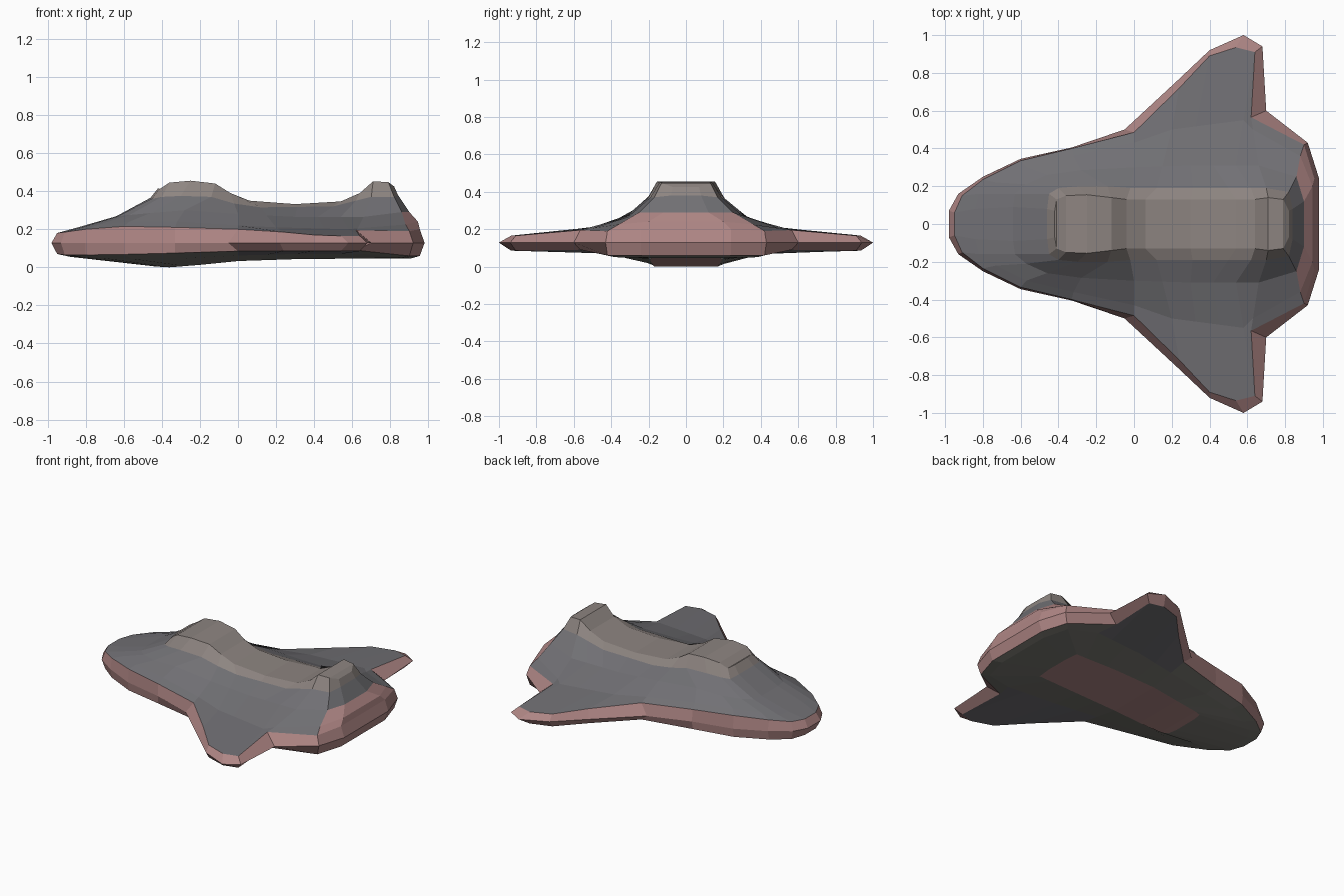
import bpy

N = 13  # stations from nose (0) round the wing tip (8) to the tail (12)


def material(name, colour):
    m = bpy.data.materials.new(name)
    m.diffuse_color = (*colour, 1)
    return m


GREY = material("hull grey", (0.165, 0.162, 0.175))
PINK = material("dusty pink", (0.43, 0.24, 0.235))
TAUPE = material("spine taupe", (0.27, 0.235, 0.22))
UNDER = material("underside grey", (0.19, 0.185, 0.165))


def ring(keys):
    """Half contour: fill every station linearly between the keyed ones."""
    ks = sorted(keys)
    out = []
    for i in range(N):
        a = max(k for k in ks if k <= i)
        b = min(k for k in ks if k >= i)
        t = 0 if a == b else (i - a) / (b - a)
        out.append(tuple(p + (q - p) * t for p, q in zip(keys[a], keys[b])))
    return out


def loft(name, rings, mats, rule=None, cap=None):
    """Mirror each half contour into a closed loop and skin them bottom to top."""
    verts, faces, M = [], [], 2 * N
    for r in rings:
        verts += r + [(x, -y, z) for x, y, z in reversed(r)]
    slots = []
    for k in range(len(rings) - 1):
        a, b = k * M, (k + 1) * M
        for i in range(M):
            j = (i + 1) % M
            faces.append((a + i, b + i, b + j, a + j))
            s = i if i < N else M - 2 - i      # segment index, same on both sides
            slots.append(rule(k, s) if rule else 0)
    if cap:
        o = (len(rings) - 1) * M if cap == "top" else 0
        for i in range(N - 1):
            f = (o + i, o + M - 1 - i, o + M - 2 - i, o + i + 1)
            faces.append(f if cap == "top" else f[::-1])
            slots.append(0)
    me = bpy.data.meshes.new(name)
    me.from_pydata(verts, [], faces)
    for m in mats:
        me.materials.append(m)
    for p, s in zip(me.polygons, slots):
        p.material_index = s
    me.update()
    ob = bpy.data.objects.new(name, me)
    bpy.context.collection.objects.link(ob)
    return ob


# Plan outline of the sharp edge
outline = [(-.98, .07), (-.93, .16), (-.80, .25), (-.60, .345), (-.33, .405),
           (-.05, .50), (.22, .75), (.40, .92), (.58, 1.0), (.68, .94),
           (.70, .60), (.92, .43), (.98, .24)]
edge = [(x, y, .128) for x, y in outline]

# Inset outline shared by the upper and lower rim lines
inset = [(-.95, .06), (-.91, .15), (-.80, .235), (-.60, .335), (-.33, .40),
         (0, .485), (.24, .72), (.40, .89), (.54, .935), (.64, .91),
         (.62, .565), (.90, .42), (.955, .24)]
rim_up_z = [.18, .185, .2, .215, .21, .2, .185, .17, .165, .165, .195, .19, .2]
rim_low_z = [.07, .065, .065, .068, .075, .085, .085, .085, .085, .085, .09, .06, .06]
rim_up = [(x, y, z) for (x, y), z in zip(inset, rim_up_z)]
rim_low = [(x, y, z) for (x, y), z in zip(inset, rim_low_z)]

# Contours of the upper hull
root = ring({0: (-.84, .08, .21), 1: (-.82, .16, .21), 2: (-.73, .22, .225),
             3: (-.57, .30, .24), 4: (-.32, .36, .24), 5: (0, .43, .22),
             6: (.20, .50, .21), 9: (.58, .55, .20), 10: (.63, .50, .205),
             11: (.88, .36, .225), 12: (.945, .2, .24)})
shoulder = ring({0: (-.64, .09, .268), 1: (-.63, .16, .268), 2: (-.57, .21, .275),
                 3: (-.46, .26, .285), 4: (-.28, .285, .30), 5: (0, .30, .28),
                 7: (.30, .31, .265), 10: (.66, .31, .265),
                 11: (.86, .25, .29), 12: (.90, .12, .29)})

# Contours of the raised spine with its two humps
spine_base = ring({0: (-.46, .08, .365), 1: (-.45, .16, .36), 2: (-.40, .19, .37),
                   3: (-.30, .20, .375), 4: (-.14, .20, .37), 5: (-.02, .19, .335),
                   6: (.12, .19, .315), 8: (.50, .19, .32), 9: (.62, .19, .35),
                   10: (.70, .19, .37), 11: (.82, .17, .37), 12: (.84, .08, .38)})
spine_top = ring({0: (-.42, .07, .415), 1: (-.41, .13, .412), 2: (-.36, .15, .445),
                  3: (-.25, .155, .455), 4: (-.12, .14, .44), 5: (-.04, .13, .39),
                  6: (.06, .13, .35), 7: (.30, .13, .332), 8: (.54, .13, .346),
                  9: (.64, .13, .39), 10: (.71, .14, .452),
                  11: (.79, .13, .447), 12: (.82, .07, .425)})

# Contours of the underside
keel = ring({0: (-.88, .06, .055), 1: (-.83, .14, .055), 2: (-.72, .20, .05),
             3: (-.56, .27, .045), 4: (-.32, .32, .045), 5: (0, .36, .062),
             7: (.30, .41, .07), 10: (.66, .44, .07), 11: (.86, .38, .05),
             12: (.91, .20, .047)})
belly = ring({0: (-.42, .09, .003), 1: (-.41, .15, .003), 2: (-.36, .17, 0),
              4: (-.20, .18, .013), 5: (0, .19, .033), 7: (.30, .19, .043),
              11: (.62, .18, .046), 12: (.63, .08, .046)})

# Rim band all round the craft
loft("rim_band", [rim_low, edge, rim_up], [PINK])
# Upper hull: grey, with the lower tail face in pink
loft("upper_hull", [rim_up, root, shoulder, spine_base], [GREY, PINK],
     lambda k, s: 1 if k < 2 and s in (11, 12) else 0)
# Raised spine with cabin hump in front and tail hump behind
loft("cabin_spine", [spine_base, spine_top], [TAUPE], cap="top")
# Underside: wing undersides take the hull grey
loft("lower_hull", [belly, keel, rim_low], [UNDER, GREY],
     lambda k, s: 1 if k == 1 and 5 <= s <= 9 else 0)
# Belly panel
loft("belly_panel", [belly], [PINK], cap="bottom")
